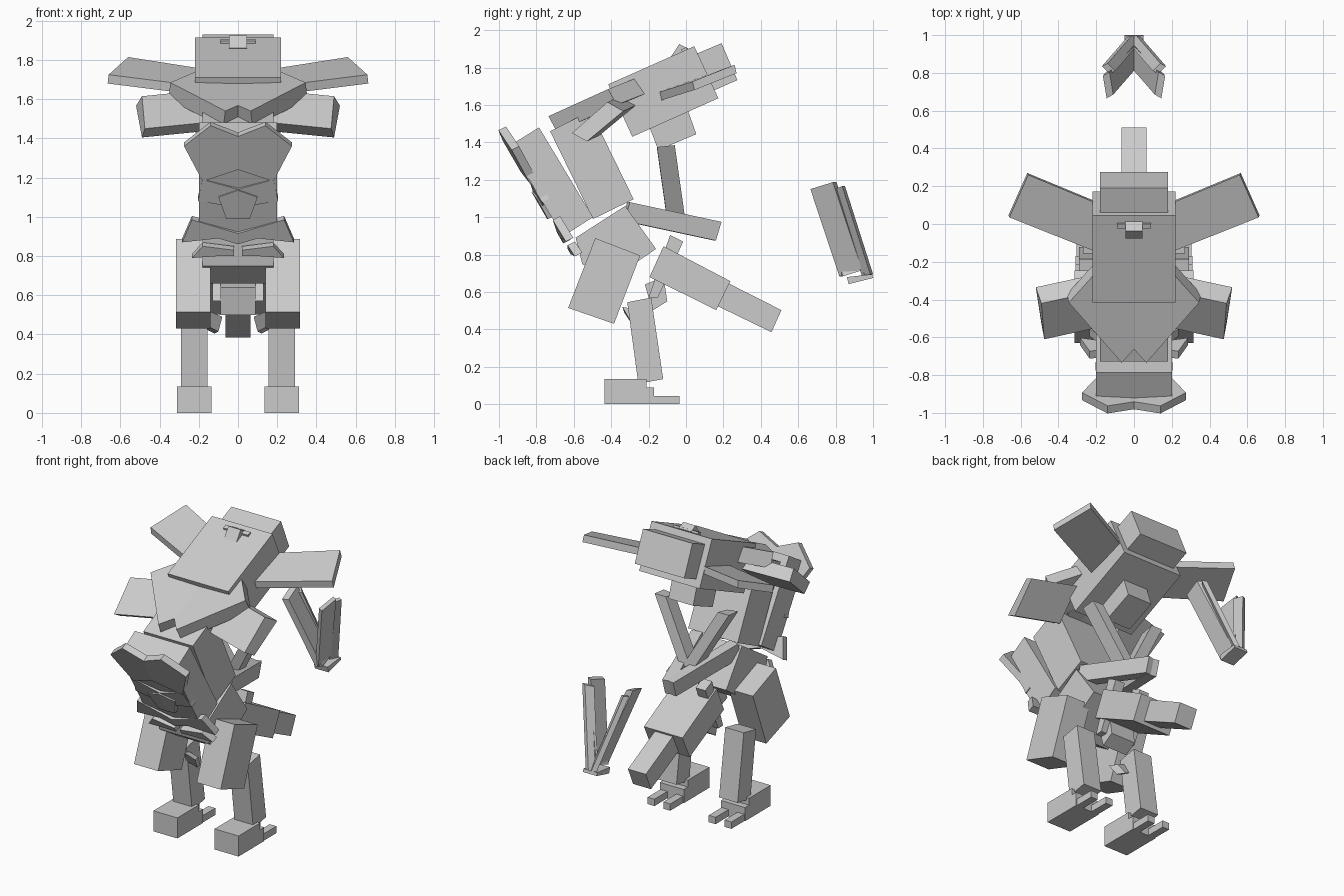
import bpy, bmesh
from mathutils import Vector


def prism(name, poly, off, mirror=False):
    """Closed solid: polygon swept along an offset, optionally mirrored in x."""
    bm = bmesh.new()
    for s in ((1, -1) if mirror else (1,)):
        flip = lambda v: Vector((v[0] * s, v[1], v[2]))
        a = [bm.verts.new(flip(p)) for p in poly]
        b = [bm.verts.new(flip(Vector(p) + Vector(off))) for p in poly]
        bm.faces.new(a)
        bm.faces.new(b[::-1])
        n = len(a)
        for i in range(n):
            j = (i + 1) % n
            bm.faces.new((a[j], a[i], b[i], b[j]))
    bmesh.ops.recalc_face_normals(bm, faces=bm.faces)
    me = bpy.data.meshes.new(name)
    bm.to_mesh(me)
    bm.free()
    ob = bpy.data.objects.new(name, me)
    bpy.context.collection.objects.link(ob)
    return ob


def centred(name, yz, half):
    """Side profile extruded symmetrically across x = 0."""
    return prism(name, [(-half, y, z) for y, z in yz], (2 * half, 0, 0))


def paired(name, yz, x0, x1):
    """Side profile extruded from x0 to x1 and mirrored."""
    return prism(name, [(x0, y, z) for y, z in yz], (x1 - x0, 0, 0), True)


def rear_plate(name, half_xz, lift=0.0, sweep=0.0):
    """Mirrored armour plate on the sloping pack, its outer end swept inward."""
    poly = [(x, -0.965 - lift - 0.58 * (z - 1.40) + sweep * x, z) for x, z in half_xz]
    return prism(name, poly, (0, 0.04, 0.02), True)


# Head, muzzle, jaw and forehead crest
centred("head", [(-.416, 1.71), (.044, 1.914), (.173, 1.636), (-.287, 1.43)], .22)
centred("muzzle", [(0, 1.85), (.19, 1.93), (.275, 1.733), (.09, 1.652)], .18)
centred("jaw", [(-.207, 1.513), (0, 1.6), (.055, 1.444), (-.148, 1.358)], .09)
centred("crest", [(-.08, 1.86), (-.036, 1.925), (.012, 1.902), (-.03, 1.84)], .045)
centred("crest_bar", [(-.02, 1.88), (-.025, 1.897), (0, 1.908), (.01, 1.89)], .09)

# Ears
prism("ears", [(.21, .115, 1.76), (.56, .26, 1.815), (.66, .035, 1.725), (.22, -.14, 1.67)],
      (.005, .01, -.045), True)

# Broad collar slabs meeting in a V
prism("collar", [(.065, -.735, 1.54), (.345, -.416, 1.685), (.15, -.2, 1.77), (-.13, -.519, 1.625)],
      (.01, .045, -.085), True)

# Shoulder blocks
prism("shoulders", [(.475, -.61, 1.45), (.49, -.42, 1.615), (.52, -.335, 1.567), (.49, -.53, 1.405)],
      (-.3, .065, .03), True)

# Torso, pack and pelvis
centred("torso", [(-.727, 1.46), (-.51, 1.567), (-.28, 1.096), (-.497, .99)], .18)
centred("pack", [(-.946, 1.38), (-.786, 1.48), (-.497, 1.0), (-.657, .898)], .2)
centred("pelvis", [(-.59, .89), (-.325, 1.06), (-.16, .83), (-.41, .66), (-.555, .75)], .18)

# Overlapping armour plates down the back
rear_plate("upper_plate", [(0, 1.41), (.14, 1.465), (.275, 1.36), (.18, 1.18), (0, 1.24)], .01, .07)
rear_plate("middle_plate", [(0, 1.14), (.18, 1.19), (.205, 1.08), (.08, 1.06), (0, 1.06)], .005, .07)
rear_plate("small_plate", [(0, 1.135), (.1, 1.1), (.06, .99), (0, .99)], .015, .07)
rear_plate("lower_plate", [(0, .915), (.235, .985), (.285, .87), (.1, .89), (0, .86)], .005, .07)
rear_plate("hip_plate", [(.02, .83), (.18, .85), (.235, .79), (.1, .8), (.02, .8)], .0, .07)

# Arms hanging inward, with crossing forearms
prism("upper_arms", [(.19, -.155, 1.365), (.27, -.155, 1.375), (.27, -.06, 1.385), (.19, -.06, 1.385)],
      (-.22, .055, -.39), True)
prism("forearms", [(.1, -.315, 1.08), (.17, -.3, 1.08), (.17, -.33, .98), (.1, -.34, .98)],
      (-.13, .49, -.105), True)

# Legs and feet
paired("thighs", [(-.485, .888), (-.245, .795), (-.385, .43), (-.63, .515)], .14, .315)
paired("shins", [(-.314, .545), (-.186, .57), (-.122, .134), (-.255, .11)], .155, .29)
paired("feet", [(-.437, 0), (-.437, .135), (-.212, .135), (-.212, .09), (-.17, .09), (-.17, 0)],
       .135, .31)
for i, x in enumerate((.14, .255)):
    paired("toe_%d" % (i + 1), [(-.2, 0), (-.2, .045), (-.036, .045), (-.036, 0)], x, x + .05)
prism("thigh_spikes", [(.08, -.33, .49), (.15, -.34, .52), (.17, -.3, .45), (.1, -.28, .415)],
      (.02, .06, -.01), True)

# Tail segments and hip flaps
centred("tail_base", [(-.12, .845), (.237, .658), (.162, .503), (-.195, .68)], .14)
centred("tail_tip", [(.22, .65), (.51, .503), (.457, .385), (.168, .525)], .065)
centred("tail_root", [(-.22, .64), (-.12, .68), (-.1, .55), (-.18, .5)], .09)
paired("hip_flaps", [(-.085, .905), (-.015, .87), (-.15, .57), (-.2, .57)], .06, .13)

# Separate claw: two slabs a side spreading upward from a small base
prism("claw_blades", [(.145, .665, 1.15), (.165, .785, 1.187), (.02, .94, .722), (.01, .82, .684)],
      (-.035, .02, 0), True)
prism("claw_rear_blades", [(.13, .795, 1.15), (.17, .835, 1.166), (.04, .985, .695), (.0, .945, .67)],
      (-.03, .015, 0), True)
centred("claw_base", [(.86, .68), (.995, .695), (1.0, .675), (.87, .642)], .05)
